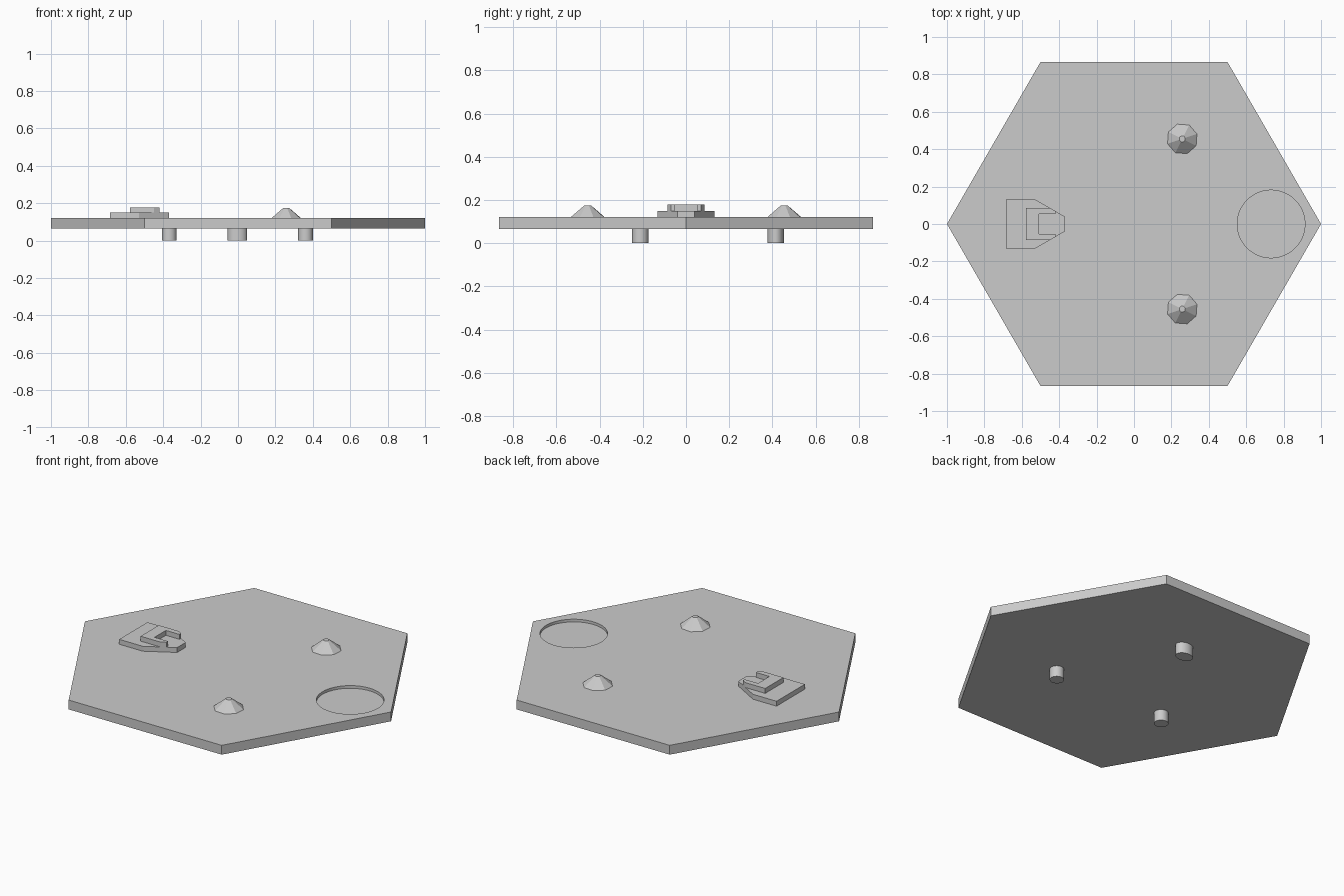
import bpy, bmesh, math

if "Cube" in bpy.data.objects:
    bpy.data.objects.remove(bpy.data.objects["Cube"])

grey = bpy.data.materials.new("plain grey")
grey.diffuse_color = (0.6, 0.6, 0.6, 1)
grey.use_nodes = True
grey.node_tree.nodes["Principled BSDF"].inputs["Base Color"].default_value = grey.diffuse_color


def prism(name, outline, z0, z1):
    """Extrude a flat xy outline from z0 to z1."""
    bm = bmesh.new()
    face = bm.faces.new([bm.verts.new((x, y, z0)) for x, y in outline])
    top = bmesh.ops.extrude_face_region(bm, geom=[face])["geom"]
    bmesh.ops.translate(bm, vec=(0, 0, z1 - z0),
                        verts=[v for v in top if isinstance(v, bmesh.types.BMVert)])
    bmesh.ops.recalc_face_normals(bm, faces=bm.faces)
    mesh = bpy.data.meshes.new(name)
    bm.to_mesh(mesh)
    bm.free()
    ob = bpy.data.objects.new(name, mesh)
    bpy.context.collection.objects.link(ob)
    mesh.materials.append(grey)
    return ob


def ring(n, r, cx=0, cy=0):
    return [(cx + r * math.cos(2 * math.pi * i / n),
             cy + r * math.sin(2 * math.pi * i / n)) for i in range(n)]


def mirrored(half):
    """Complete a half outline across the x axis."""
    return half + [(x, -y) for x, y in reversed(half)]


# Hexagonal plate with a shallow round recess
plate = prism("hex_plate", ring(6, 1), 0.065, 0.12)
cutter = prism("recess_cutter", ring(64, 0.181, 0.733), 0.104, 0.2)
cutter.hide_render = True
cutter.hide_set(True)
cut = plate.modifiers.new("recess", 'BOOLEAN')
cut.object = cutter
cut.operation = 'DIFFERENCE'
cut.solver = 'EXACT'

# Pointed marker: lower slab and a raised U-shaped block on top
prism("marker_base", mirrored([(-0.684, 0.132), (-0.53, 0.132), (-0.37, 0.04)]),
      0.12, 0.149)
prism("marker_block", mirrored([(-0.508, 0.053), (-0.42, 0.053), (-0.42, 0.069),
                                (-0.448, 0.085), (-0.577, 0.085)]), 0.149, 0.178)

# Eight-sided mounds
for side, y in (("front", -0.455), ("back", 0.455)):
    bpy.ops.mesh.primitive_cone_add(vertices=8, radius1=0.083, radius2=0.017,
                                    depth=0.054, location=(0.258, y, 0.147),
                                    rotation=(0, 0, math.radians(18.5)))
    bpy.context.object.name = side + "_mound"
    bpy.context.object.data.materials.append(grey)

# Three pegs under the plate, the back one oval
for name, x, y, rx in (("left_peg", -0.368, -0.212, 0.039),
                       ("right_peg", 0.361, -0.212, 0.039),
                       ("back_peg", -0.003, 0.415, 0.052)):
    bpy.ops.mesh.primitive_cylinder_add(vertices=32, radius=1, depth=0.065,
                                        location=(x, y, 0.0325))
    peg = bpy.context.object
    peg.name = name
    peg.scale = (rx, 0.038, 1)
    bpy.ops.object.transform_apply(location=False, rotation=False, scale=True)
    peg.data.materials.append(grey)
    bpy.ops.object.shade_smooth_by_angle(angle=math.radians(30))
